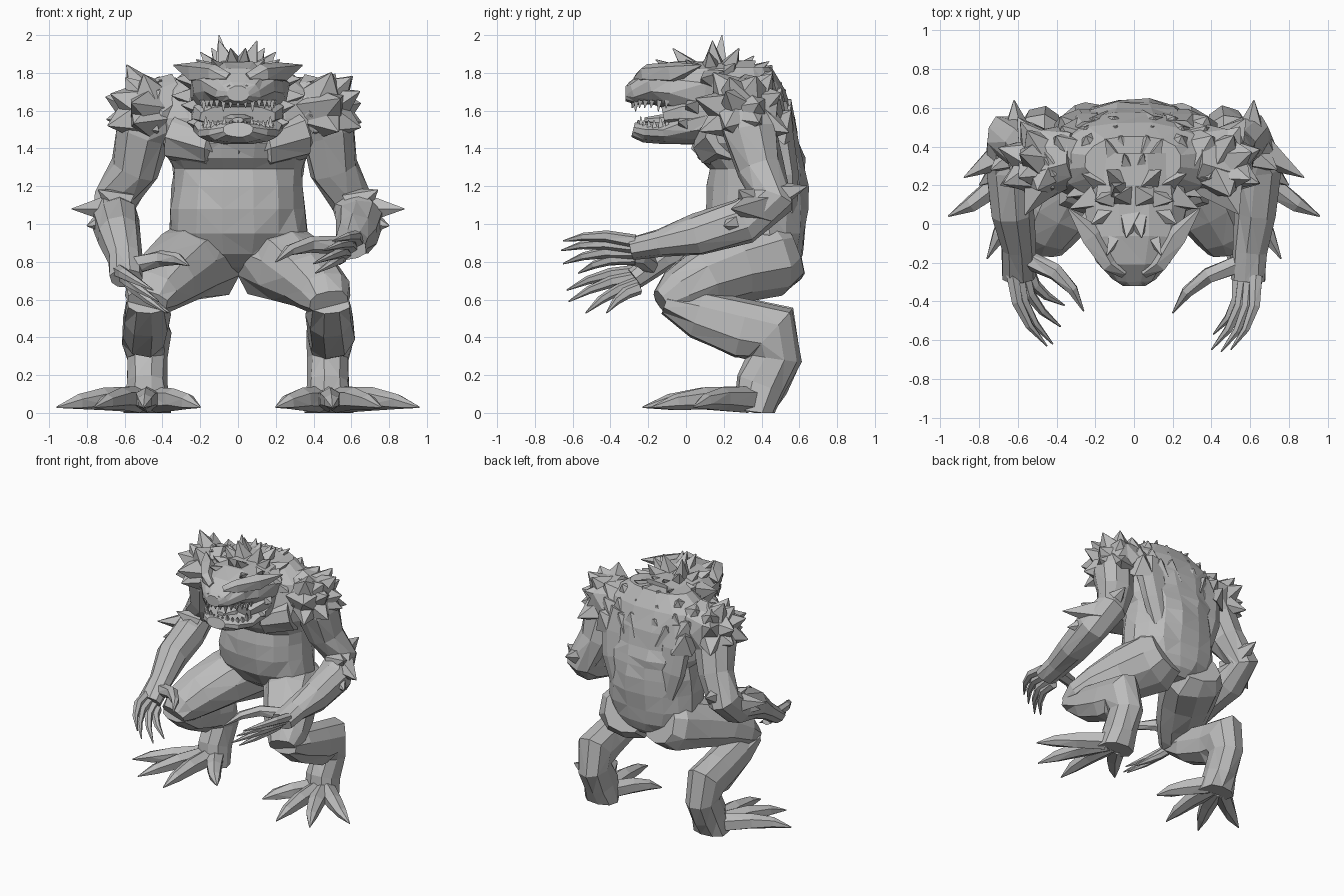
import bpy, bmesh, math, random
from mathutils import Vector

random.seed(7)
cube = bpy.data.objects.get("Cube")
if cube:
    bpy.data.objects.remove(cube, do_unlink=True)

grey = bpy.data.materials.new("stone_grey")
grey.use_nodes = True
shade = (0.5, 0.5, 0.5, 1)
grey.diffuse_color = shade
grey.node_tree.nodes["Principled BSDF"].inputs["Base Color"].default_value = shade


def power(value, exponent=0.9):
    return math.copysign(abs(value) ** exponent, value)


def add_tube(bm, path, sides, rough, axis, flip):
    """Loft rings along points of the form (x, y, z, half width, half height)."""
    centres = [Vector(p[:3]) for p in path]
    rings = []
    for i, p in enumerate(path):
        before, after = centres[max(i - 1, 0)], centres[min(i + 1, len(path) - 1)]
        along = axis or (after - before).normalized()
        side = Vector((1, 0, 0))
        side = (side - along * side.dot(along)).normalized()
        up = along.cross(side)
        ring = []
        for k in range(sides):
            angle = math.tau * (k + 0.5) / sides
            grow = 1 + random.uniform(-rough, rough)
            co = centres[i] + side * (p[3] * power(math.cos(angle)) * grow)
            co += up * (p[-1] * power(math.sin(angle)) * grow)
            ring.append(bm.verts.new((co.x * flip, co.y, max(co.z, 0))))
        rings.append(ring)
    for low, high in zip(rings, rings[1:]):
        for k in range(sides):
            n = (k + 1) % sides
            bm.faces.new((low[k], low[n], high[n], high[k]))
    bm.faces.new(rings[0])
    bm.faces.new(rings[-1])


def part(name, paths, sides=8, rough=0.07, axis=None, flips=(1,)):
    bm = bmesh.new()
    for flip in flips:
        for path in paths:
            add_tube(bm, path, sides, rough, axis, flip)
    bmesh.ops.triangulate(bm, faces=[f for f in bm.faces if len(f.verts) == 4 and random.random() < 0.6])
    bmesh.ops.recalc_face_normals(bm, faces=bm.faces)
    mesh = bpy.data.meshes.new(name)
    bm.to_mesh(mesh)
    bm.free()
    mesh.materials.append(grey)
    obj = bpy.data.objects.new(name, mesh)
    bpy.context.collection.objects.link(obj)
    return obj


def spike(base, tip, radius):
    return [(*base, radius), (*tip, 0.003)]


def digit(base, tip, radius, bend):
    """A finger or toe, bowed at its knuckles and ending in a claw."""
    base, tip, bend = Vector(base), Vector(tip), Vector(bend)
    knuckle, claw = base.lerp(tip, 0.4) + bend, base.lerp(tip, 0.72) + bend * 0.9
    return [(*base, radius), (*knuckle, radius * 0.85), (*claw, radius * 0.6), (*tip, 0.004)]


BOTH = (1, -1)
UP = Vector((0, 0, 1))

# Torso: height, front y, back y, half width
torso = [(0.72, 0.42, 0.54, 0.12), (0.77, 0.3, 0.59, 0.22), (0.84, 0.2, 0.62, 0.33),
         (0.95, 0.13, 0.635, 0.37), (1.08, 0.1, 0.645, 0.36), (1.2, 0.11, 0.65, 0.35),
         (1.29, 0.12, 0.64, 0.34), (1.35, 0.06, 0.63, 0.37), (1.43, 0.03, 0.61, 0.4),
         (1.56, 0.07, 0.585, 0.44), (1.71, 0.12, 0.53, 0.4), (1.83, 0.19, 0.46, 0.25)]
part("torso", [[(0, (f + b) / 2, z, w, (b - f) / 2) for z, f, b, w in torso]],
     sides=16, rough=0.035, axis=UP)

# Legs
thigh = [(0.15, 0.55, 0.86, 0.17, 0.17), (0.18, 0.45, 0.82, 0.22, 0.21), (0.29, 0.25, 0.77, 0.2, 0.19),
         (0.39, 0.07, 0.7, 0.18, 0.16), (0.46, -0.05, 0.635, 0.15, 0.125), (0.48, -0.13, 0.585, 0.11, 0.07)]
shin = [(0.48, -0.11, 0.58, 0.11, 0.06), (0.48, 0.06, 0.52, 0.13, 0.13), (0.49, 0.3, 0.45, 0.13, 0.16),
        (0.49, 0.44, 0.42, 0.13, 0.18), (0.48, 0.47, 0.29, 0.115, 0.14),
        (0.48, 0.4, 0.15, 0.11, 0.14), (0.48, 0.36, 0, 0.13, 0.11)]
part("thighs", [thigh], sides=10, flips=BOTH)
part("shins", [shin], sides=9, flips=BOTH)
toes = [(0.96, 0.04), (0.76, -0.18), (0.5, -0.23), (0.2, 0.02)]
part("toes", [digit((0.48 + (x - 0.5) * 0.15, 0.33, 0.07), (x, y, 0.03), 0.07, (0, -0.02, 0.02)) for x, y in toes],
     sides=6, flips=BOTH)

# Arms, one hand hanging lower than the other
def arm(side, sign, splay, wrist, palm, tips, thumb):
    upper = [(0.3, 0.34, 1.67, 0.13), (0.41, 0.33, 1.62, 0.18), (0.48, 0.34, 1.48, 0.15),
             (0.51, 0.39, 1.29, 0.13), (0.6, 0.45, 1.12, 0.115)]
    limb = [(x + splay * i / 3, *rest) for i, (x, *rest) in enumerate(upper)]
    limb += [(0.65, 0.3, 1.02, 0.125), (0.63, 0.06, 0.94, 0.115), (*wrist, 0.09, 0.075), (*palm, 0.09, 0.06)]
    part(side + "_arm", [limb], sides=9, flips=(sign,))
    fingers = []
    for i, tip in enumerate(tips):
        base = Vector(palm) + Vector((0.04 - 0.03 * i, 0.02, 0.04 - 0.03 * i))
        fingers.append(digit(base, tip, 0.036, (0.045, 0, 0.025)))
    root = Vector(wrist).lerp(Vector(palm), 0.4) - Vector((0.04, 0, 0))
    fingers.append(digit(root, thumb, 0.05, (-0.03, 0.04, 0.04)))
    part(side + "_fingers", fingers, sides=6, flips=(sign,))

arm("left", 1, 0, (0.6, -0.14, 0.9), (0.59, -0.29, 0.87),
    [(0.5, -0.65, 0.91), (0.45, -0.66, 0.86), (0.4, -0.65, 0.79), (0.41, -0.57, 0.74)], (0.2, -0.46, 0.8))
arm("right", -1, 0.04, (0.6, -0.12, 0.82), (0.59, -0.27, 0.71),
    [(0.45, -0.63, 0.65), (0.42, -0.62, 0.59), (0.38, -0.53, 0.53), (0.36, -0.42, 0.53)], (0.26, -0.45, 0.78))
elbow = [((0.65, 0.38, 1.08), (0.88, 0.24, 1.08)), ((0.62, 0.36, 1.1), (0.74, 0.28, 1.18)),
         ((0.66, 0.3, 1.02), (0.8, 0.2, 0.99)), ((0.6, 0.44, 1.14), (0.62, 0.64, 1.2))]
part("elbow_spikes", [spike(a, b, 0.1) for a, b in elbow], sides=5, flips=BOTH)

# Head with open jaws
skull = [(0, 0.36, 1.68, 0.23, 0.19), (0, 0.1, 1.69, 0.27, 0.18), (0, -0.08, 1.73, 0.25, 0.13),
         (0, -0.19, 1.73, 0.2, 0.1), (0, -0.28, 1.69, 0.12, 0.065), (0, -0.32, 1.69, 0.06, 0.04)]
jaw = [(0, 0.22, 1.56, 0.25, 0.14), (0, 0.02, 1.52, 0.25, 0.1), (0, -0.12, 1.48, 0.22, 0.06),
       (0, -0.22, 1.485, 0.16, 0.055), (0, -0.28, 1.5, 0.08, 0.04)]
cheek_wall = [(0, 0.16, 1.6, 0.26, 0.12), (0, -0.02, 1.59, 0.25, 0.09), (0, -0.12, 1.57, 0.21, 0.06)]
part("skull", [skull], sides=12, rough=0.06)
part("lower_jaw", [jaw], sides=12, rough=0.04)
part("mouth_walls", [cheek_wall], sides=10, rough=0.04)
part("tongue", [[(0, -0.05, 1.55, 0.1, 0.04), (0, -0.14, 1.55, 0.08, 0.03), (0, -0.22, 1.55, 0.03, 0.015)]])

def jaw_teeth(name, root_z, tip_z, width, depth):
    teeth = []
    for i in range(15):
        angle = math.pi * (i + 0.5) / 15
        x, y = width * math.cos(angle), -0.08 - depth * math.sin(angle)
        drop = 1.2 if i % 4 == 1 else 0.8
        teeth.append(spike((x, y, root_z), (x, y - 0.005, root_z + (tip_z - root_z) * drop), 0.019))
    part(name, teeth, sides=4)

jaw_teeth("upper_teeth", 1.655, 1.605, 0.19, 0.2)
jaw_teeth("lower_teeth", 1.51, 1.56, 0.18, 0.17)

# Face details
part("brows", [[(0.05, -0.25, 1.77, 0.03), (0.13, -0.21, 1.8, 0.045), (0.22, -0.06, 1.8, 0.06),
                (0.34, 0.08, 1.84, 0.004)]], sides=5, flips=BOTH)
part("eyes", [[(0.13, -0.17, 1.74, 0.03), (0.145, -0.21, 1.735, 0.028), (0.15, -0.225, 1.735, 0.01)]],
     rough=0, flips=BOTH)
part("nostrils", [[(0.04, -0.25, 1.72, 0.03), (0.045, -0.31, 1.72, 0.015)]], sides=6, flips=BOTH)
cheeks = [(0.33, 0.08, 1.77), (0.35, 0.14, 1.68), (0.3, 0.0, 1.63), (0.27, -0.04, 1.54)]
part("cheek_spikes", [spike((x * 0.6, y + 0.06, z - 0.01), (x, y, z), 0.08) for x, y, z in cheeks],
     sides=4, flips=BOTH)

# Crown of spikes radiating from the skull
heart = Vector((0, 0.15, 1.68))
crown = [(0.1, 0.14, 1.97), (0.04, -0.07, 1.93), (0.2, 0.12, 1.91), (0.14, 0.28, 1.93),
         (0.05, 0.36, 1.89), (0.27, 0.26, 1.85), (0.14, -0.16, 1.87), (0.22, 0.0, 1.87), (0.15, 0.44, 1.86)]
part("crown_spikes", [spike(heart.lerp(Vector(t), 0.4), t, 0.09) for t in crown], sides=4, flips=BOTH)
part("tall_spike", [spike((-0.07, 0.17, 1.78), (-0.1, 0.19, 2), 0.08)], sides=4, rough=0)

# Shoulder spikes: broad shards fanning outward over each shoulder
for label, sign in (("left", 1), ("right", -1)):
    centre = Vector((0.41 if sign > 0 else 0.43, 0.31, 1.59))
    fan = []
    for lean in (-0.25, 0.3, 0.85):
        for turn in (-1.1, -0.4, 0.3, 0.95):
            rise = lean + random.uniform(-0.15, 0.15)
            way = Vector((math.cos(rise) * math.cos(turn), math.cos(rise) * math.sin(turn), math.sin(rise)))
            reach = random.uniform(0.25, 0.31)
            fan.append(spike(centre + way * 0.07, centre + way * reach, 0.15))
    part(label + "_shoulder_spikes", fan, sides=5, rough=0.2, flips=(sign,))

# Rows of scutes across the upper back
scutes = []
for row in range(3):
    for column in range(3):
        x = 0.07 + 0.13 * column + random.uniform(-0.02, 0.02)
        y, z = 0.38 + 0.05 * row, 1.74 - 0.09 * row - 0.03 * column
        scutes.append(spike((x, y, z), (x * 1.15, y + 0.075, z + 0.1), 0.13))
part("back_scutes", scutes, sides=5, rough=0.2, flips=BOTH)

# Chest muscles and back muscles
part("chest_muscles", [[(0.01, 0.15, 1.42, 0.1), (0.15, 0.14, 1.42, 0.11), (0.33, 0.22, 1.47, 0.13)]],
     flips=BOTH)
part("back_muscles", [[(0.22, 0.46, 1.62, 0.12, 0.08), (0.25, 0.5, 1.46, 0.13, 0.08),
                       (0.23, 0.53, 1.28, 0.12, 0.07), (0.18, 0.54, 1.08, 0.1, 0.05)]], flips=BOTH)
